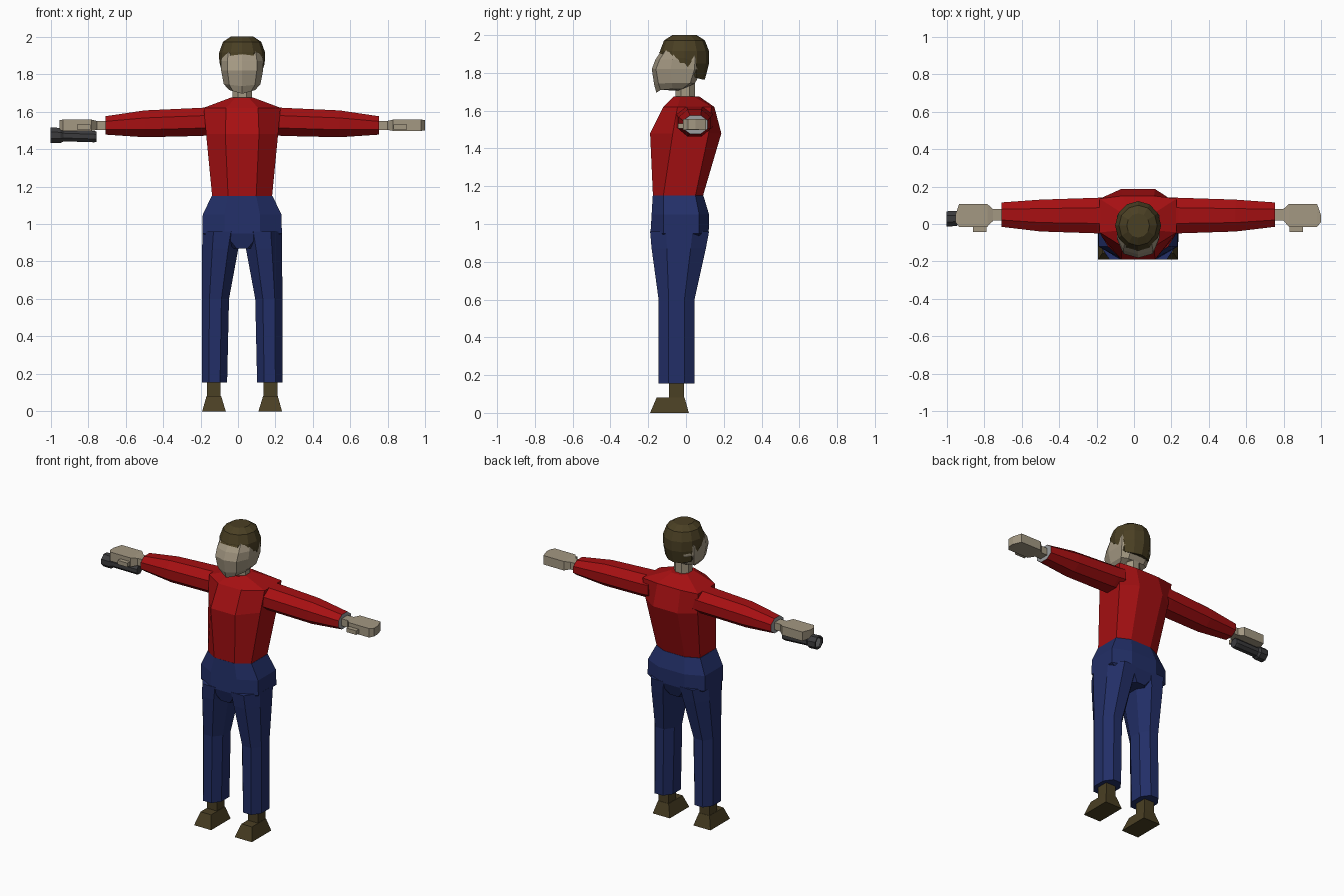
import bpy, bmesh, math
from mathutils import Vector

if "Cube" in bpy.data.objects:
    bpy.data.objects.remove(bpy.data.objects["Cube"])

CX = 0.022  # the body's centre line; the torch balances the other side


def mat(name, rgb):
    m = bpy.data.materials.new(name)
    m.diffuse_color = (*rgb, 1)
    m.use_nodes = True
    m.node_tree.nodes["Principled BSDF"].inputs["Base Color"].default_value = m.diffuse_color
    return m


RED = mat("red_sweater", (0.38, 0.005, 0.006))
BLUE = mat("navy_denim", (0.016, 0.028, 0.135))
BROWN = mat("dark_brown", (0.068, 0.05, 0.017))
SKIN = mat("skin", (0.37, 0.315, 0.225))
GREY = mat("grey_lining", (0.33, 0.34, 0.35))
DARK = mat("torch_black", (0.045, 0.045, 0.048))


def loft(name, rings, mats, end_mat=0):
    """Skin a list of equal-length rings of points and close both ends."""
    bm = bmesh.new()
    vs = [[bm.verts.new(p) for p in r] for r in rings]
    n = len(vs[0])
    for a, b in zip(vs, vs[1:]):
        for i in range(n):
            bm.faces.new((a[i], a[(i + 1) % n], b[(i + 1) % n], b[i]))
    bm.faces.new(vs[0])
    bm.faces.new(vs[-1]).material_index = end_mat
    bmesh.ops.recalc_face_normals(bm, faces=bm.faces)
    me = bpy.data.meshes.new(name)
    bm.to_mesh(me)
    bm.free()
    for m in mats:
        me.materials.append(m)
    ob = bpy.data.objects.new(name, me)
    bpy.context.collection.objects.link(ob)
    return ob


def octagon(u0, u1, v0, v1, c=0.28):
    """Rectangle with cut corners."""
    du, dv = (u1 - u0) * c, (v1 - v0) * c
    return [(u0 + du, v0), (u1 - du, v0), (u1, v0 + dv), (u1, v1 - dv),
            (u1 - du, v1), (u0 + du, v1), (u0, v1 - dv), (u0, v0 + dv)]


def rect(u0, u1, v0, v1):
    return [(u0, v0), (u1, v0), (u1, v1), (u0, v1)]


def upright(ring, z, s=1):
    return [(CX + s * x, y, z) for x, y in ring]


def sideways(ring, x, s):
    return [(CX + s * x, y, z) for y, z in ring]


def body_ring(z, w, a, yf, y1, y2, yb):
    half = [(a, yf), (w, y1), (w, y2), (a, yb)]
    return upright(half + [(-x, y) for x, y in reversed(half)], z)


# Sweater body
loft("sweater_body", [
    body_ring(1.15, 0.160, 0.075, -0.175, -0.12, 0.05, 0.09),
    body_ring(1.48, 0.192, 0.090, -0.190, -0.07, 0.12, 0.187),
    body_ring(1.62, 0.205, 0.085, -0.120, -0.045, 0.135, 0.15),
    body_ring(1.675, 0.058, 0.035, -0.065, -0.03, 0.04, 0.07)], [RED])

# Trouser seat, narrowing to the crotch
loft("trouser_seat", [
    body_ring(1.15, 0.162, 0.075, -0.176, -0.12, 0.05, 0.092),
    body_ring(1.05, 0.210, 0.095, -0.182, -0.12, 0.07, 0.122),
    body_ring(0.95, 0.212, 0.095, -0.188, -0.12, 0.07, 0.12),
    body_ring(0.87, 0.060, 0.030, -0.165, -0.12, 0.05, 0.09)], [BLUE])

for s, side in ((-1, "right"), (1, "left")):
    # Trouser leg
    loft(side + "_trouser_leg", [
        upright(octagon(0.0, 0.212, -0.190, 0.122), 0.96, s),
        upright(octagon(0.02, 0.213, -0.182, 0.105), 0.87, s),
        upright(octagon(0.07, 0.215, -0.145, 0.045), 0.60, s),
        upright(octagon(0.08, 0.215, -0.145, 0.045), 0.155, s)], [BLUE])
    # Shoe with ankle
    loft(side + "_shoe", [
        upright(rect(0.087, 0.213, -0.19, 0.015), 0, s),
        upright(rect(0.112, 0.190, -0.155, -0.008), 0.082, s)], [BROWN])
    loft(side + "_ankle", [
        upright(rect(0.115, 0.188, -0.09, -0.01), 0.07, s),
        upright(rect(0.115, 0.188, -0.09, -0.01), 0.17, s)], [BROWN])
    # Sleeve with grey lining at the cuff
    loft(side + "_sleeve", [
        sideways(octagon(-0.05, 0.142, 1.475, 1.625), 0.16, s),
        sideways(octagon(-0.05, 0.140, 1.470, 1.620), 0.215, s),
        sideways(octagon(-0.04, 0.130, 1.463, 1.606), 0.52, s),
        sideways(octagon(-0.015, 0.115, 1.477, 1.575), 0.73, s)], [RED, GREY], 1)
    # Hand with wrist, and thumb
    loft(side + "_hand", [
        sideways(rect(y0, y1, z0, z1), x, s) for x, y0, y1, z0, z1 in (
            (0.70, 0.018, 0.08, 1.502, 1.550), (0.775, 0.018, 0.08, 1.502, 1.550),
            (0.805, -0.015, 0.107, 1.497, 1.557), (0.955, -0.015, 0.107, 1.497, 1.557),
            (0.975, 0.01, 0.05, 1.500, 1.555))], [SKIN])
    loft(side + "_thumb", [
        sideways(rect(-0.043, 0.0, 1.505, 1.532), x, s) for x in (0.808, 0.88)], [SKIN])

# Neck
loft("neck", [upright(octagon(-0.052, 0.052, -0.055, 0.047), z)
              for z in (1.64, 1.78)], [SKIN])


# Face and skull, with a ridge down the front
def head_ring(w, yf, yb, z, drop=0.0):
    half = [(w * 0.7, yf + 0.022), (w, yf * 0.45), (w, yb * 0.5), (w * 0.6, yb)]
    pts = [(0, yf)] + half + [(-x, y) for x, y in reversed(half)]
    ring = upright(pts, z)
    return [(x, y, zz + drop * abs(x - CX) / w) for x, y, zz in ring]


loft("head", [
    head_ring(0.070, -0.157, -0.04, 1.695, 0.02),
    head_ring(0.098, -0.168, 0.045, 1.735, 0.012),
    head_ring(0.112, -0.181, 0.09, 1.82),
    head_ring(0.113, -0.162, 0.095, 1.87),
    head_ring(0.100, -0.115, 0.085, 1.94)], [SKIN])


# Hair cap: short fringe, sideburns and a longer back
def hair_ring(r, z):
    return [(CX + r * 0.98 * math.sin(math.radians(t)),
             -0.008 + r * 1.04 * math.cos(math.radians(t)), z)
            for t in range(0, 360, 30)]


crown = hair_ring(0.125, 1.915)
edge = []
for i, (x, y, z) in enumerate(crown):
    k = min(i, 12 - i)  # 0 is the back, 6 is the front
    f, h = ((0.82, 1.765), (0.82, 1.765), (0.90, 1.775), (0.97, 1.852),
            (0.97, 1.855), (1.04, 1.898), (1.04, 1.906))[k]
    edge.append((CX + (x - CX) * f, y * f, h))
mid = []
for i, (x, y, z) in enumerate(crown):
    k = min(i, 12 - i)
    mid.append((x, y, 1.85 if k < 3 else (1.88 if k < 5 else 1.91)))
inner = [(CX + (x - CX) * 0.7, y * 0.7, z + 0.01) for x, y, z in edge]
loft("hair", [hair_ring(0.062, 2.0), hair_ring(0.104, 1.972),
              crown, mid, edge, inner], [BROWN])

# Torch held under the right hand: slim body, flared head, pale lens
axis0, axis1 = Vector((-0.755, 0.04, 1.466)), Vector((-1.0, 0.027, 1.474))


def torch_ring(t, r):
    c = axis0.lerp(axis1, t)
    return [(c.x, c.y + r * math.cos(a), c.z + r * math.sin(a))
            for a in (math.radians(22.5 + 45 * i) for i in range(8))]


loft("torch", [torch_ring(t, r) for t, r in (
    (0, 0.030), (0.05, 0.033), (0.72, 0.033), (0.78, 0.044), (1.0, 0.044),
    (1.0, 0.034), (0.97, 0.030))], [DARK, GREY], 1)
